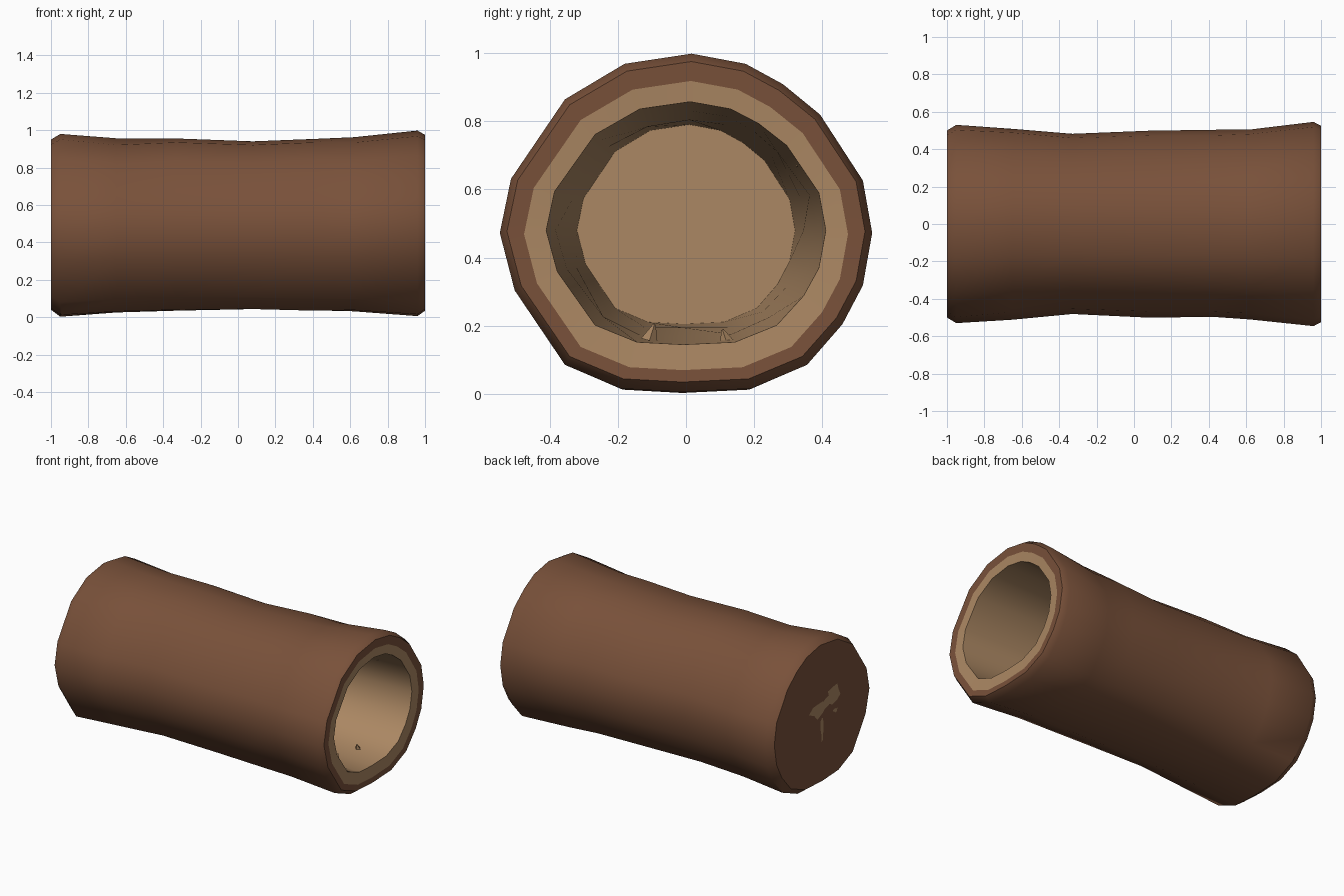
import bpy, bmesh, math, random
from mathutils import Vector, Matrix

if "Cube" in bpy.data.objects:
    bpy.data.objects.remove(bpy.data.objects["Cube"])
random.seed(4)

def material(name, rgb):
    m = bpy.data.materials.new(name)
    m.diffuse_color = (*rgb, 1)
    m.use_nodes = True
    m.node_tree.nodes["Principled BSDF"].inputs["Base Color"].default_value = m.diffuse_color
    return m

BARK = material("bark brown", (0.19, 0.082, 0.042))
WOOD = material("pale wood", (0.41, 0.245, 0.125))

# Eighteen-sided, slightly lumpy cross-section (y, z), scaled to -1..1
SECTION = [(.03, 1), (.32, .94), (.52, .82), (.72, .64), (.95, .25), (1, -.06), (.95, -.37),
           (.84, -.6), (.65, -.84), (.35, -.98), (-.02, -1), (-.35, -.98), (-.65, -.84),
           (-.92, -.4), (-1, -.06), (-.94, .26), (-.65, .73), (-.33, .94)]

def finish(name, bm, mats, angle=40):
    me = bpy.data.meshes.new(name)
    bm.to_mesh(me)
    bm.free()
    ob = bpy.data.objects.new(name, me)
    bpy.context.collection.objects.link(ob)
    for m in mats:
        me.materials.append(m)
    bpy.context.view_layer.objects.active = ob
    ob.select_set(True)
    bpy.ops.object.shade_smooth_by_angle(angle=math.radians(angle))
    ob.select_set(False)
    return ob

def loft(bm, stations, jitter=0.0):
    """Join scaled sections; each station is x, half width, bottom z, top z."""
    rings = []
    for x, hy, lo, hi in stations:
        ring = []
        for u, v in SECTION:
            k = 1
            if abs(x) < .9:
                k -= random.uniform(0, jitter)
            ring.append(bm.verts.new((x, hy * u * k, (lo + hi) / 2 + (hi - lo) / 2 * v * k)))
        rings.append(ring)
    n = len(SECTION)
    for a, b in zip(rings, rings[1:]):
        for i in range(n):
            j = (i + 1) % n
            bm.faces.new((a[i], a[j], b[j], b[i]))
    return rings

# Bark shell: closed back end, chamfered ends, front rim turned inwards
bm = bmesh.new()
rings = loft(bm, [(-1, .50, .04, .95), (-.95, .53, .003, .98), (-.65, .515, .018, .96),
                  (-.33, .495, .028, .967), (.08, .505, .034, .953), (.42, .508, .024, .968),
                  (.62, .52, .018, .965), (.96, .546, .006, .998), (1, .525, .035, .975),
                  (.998, .475, .07, .918)], .03)
bm.faces.new(rings[0])
bmesh.ops.recalc_face_normals(bm, faces=bm.faces)
finish("bark_shell", bm, [BARK])

# Pale rim, hollow wall and back floor
bm = bmesh.new()
rings = loft(bm, [(.998, .475, .07, .918), (.993, .41, .145, .857),
                  (.35, .385, .165, .835), (-.35, .355, .185, .81), (-.975, .32, .205, .79)], .03)
bm.faces.new(rings[-1])
bmesh.ops.recalc_face_normals(bm, faces=bm.faces)
if sum((f.normal.x for f in bm.faces if len(f.verts) > 4)) < 0:
    bmesh.ops.reverse_faces(bm, faces=bm.faces)
finish("hollow_wood", bm, [WOOD])

# Small splinters standing off the hollow wall
bm = bmesh.new()
for y, z in ((.345, .68), (.115, .165), (-.1, .18), (.375, .305)):
    inward = Vector((0, -y, .5 - z)).normalized()
    rot = inward.to_track_quat('Z', 'Y').to_matrix().to_4x4()
    bmesh.ops.create_cone(bm, segments=4, radius1=.025, radius2=.004, depth=.05,
                          matrix=Matrix.Translation((.8, y, z)) @ rot)
finish("splinters", bm, [WOOD])

# Ragged patches of wood showing through the closed back end
bm = bmesh.new()
for y, z, w, h in ((.03, .53, .1, .06), (-.12, .57, .07, .06), (-.05, .55, .06, .04),
                   (.0, .39, .018, .08), (-.14, .46, .025, .015)):
    pts = []
    for i in range(9):
        a = math.tau * i / 9
        r = random.uniform(.6, 1.15)
        pts.append(bm.verts.new((-1.002, y + w * r * math.cos(a), z + h * r * math.sin(a))))
    f = bm.faces.new(pts)
    f.normal_update()
    if f.normal.x > 0:
        f.normal_flip()
finish("worn_patches", bm, [WOOD])
